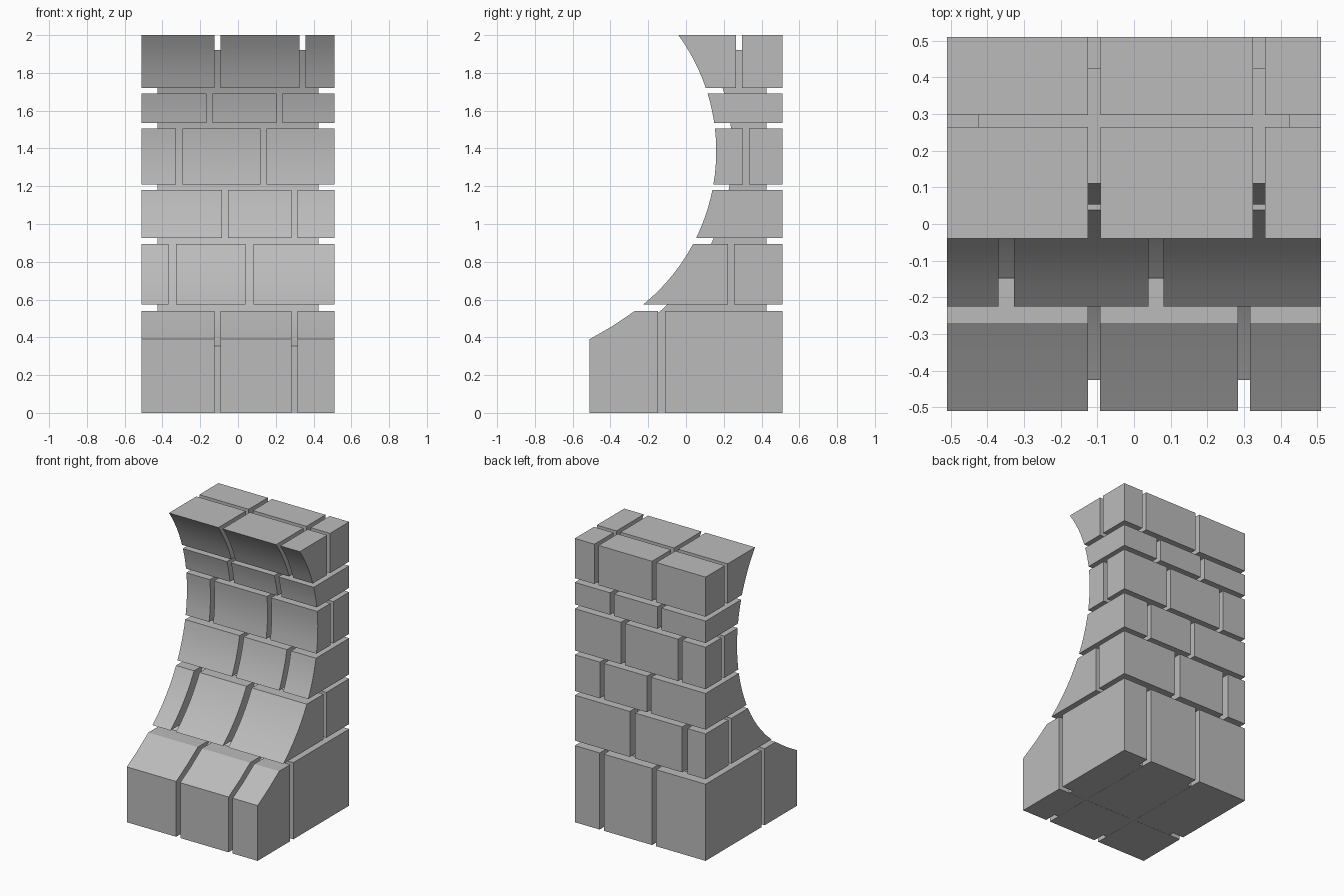
import bpy, bmesh
from math import sqrt, radians

cube = bpy.data.objects.get("Cube")
if cube:
    bpy.data.objects.remove(cube, do_unlink=True)

GREY = (0.5, 0.5, 0.5, 1)
stone = bpy.data.materials.new("grey stone")
stone.use_nodes = True
stone.diffuse_color = GREY
stone.node_tree.nodes["Principled BSDF"].inputs["Base Color"].default_value = GREY

HALF = 0.51                 # half of the width and depth
DEPTH = 0.085               # depth of the mortar joints
CY, CZ, RADIUS = -0.885, 1.385, 1.045   # scooped front arc


def arc_y(z, r=RADIUS):
    return CY + sqrt(r * r - (z - CZ) ** 2)


def arc(z0, z1, steps, r=RADIUS):
    """Points (y, z) along the scooped front, going up."""
    zs = [z0 + (z1 - z0) * i / steps for i in range(steps + 1)]
    return [(arc_y(z, r), z) for z in zs]


def prism(name, profile, x0, x1):
    """Extrude a closed (y, z) profile from x0 to x1."""
    bm = bmesh.new()
    face = bm.faces.new([bm.verts.new((x0, y, z)) for y, z in profile])
    ext = bmesh.ops.extrude_face_region(bm, geom=[face])
    moved = [v for v in ext["geom"] if isinstance(v, bmesh.types.BMVert)]
    bmesh.ops.translate(bm, verts=moved, vec=(x1 - x0, 0, 0))
    bmesh.ops.recalc_face_normals(bm, faces=bm.faces)
    mesh = bpy.data.meshes.new(name)
    bm.to_mesh(mesh)
    bm.free()
    mesh.materials.append(stone)
    obj = bpy.data.objects.new(name, mesh)
    bpy.context.collection.objects.link(obj)
    parts.append(obj)


def spans(joints):
    """Brick intervals left between the joints."""
    edges = [-HALF] + [e for joint in joints for e in joint] + [HALF]
    return list(zip(edges[::2], edges[1::2]))


parts = []

# Courses: bottom, top, joints across the width, joints across the depth
courses = [
    (0.0, 0.54, [(-0.125, -0.093), (0.284, 0.316)], [(-0.147, -0.112)]),
    (0.575, 0.895, [(-0.369, -0.327), (0.039, 0.081)], [(0.223, 0.255)]),
    (0.925, 1.18, [(-0.085, -0.053), (0.283, 0.315)], []),
    (1.21, 1.505, [(-0.327, -0.295), (0.118, 0.15)], [(0.302, 0.334)]),
    (1.535, 1.69, [(-0.167, -0.135), (0.203, 0.235)], []),
    (1.72, 2.0, [(-0.125, -0.092), (0.325, 0.357)], [(0.265, 0.297)]),
]

for row, (z0, z1, x_joints, y_joints) in enumerate(courses, 1):
    for col, (x0, x1) in enumerate(spans(x_joints), 1):
        for depth, (y0, y1) in enumerate(spans(y_joints)):
            if depth:
                front, kind = [(y0, z0), (y0, z1)], "back"
            elif row == 1:
                # base course: upright face, then the foot of the scoop
                front = [(-HALF, 0), (-HALF, 0.39), (-0.39, 0.459), (arc_y(z1), z1)]
                kind = "front"
            else:
                front, kind = arc(z0, z1, 6), "front"
            prism(f"course_{row}_{kind}_brick_{col}",
                  front + [(y1, z1), (y1, z0)], x0, x1)

# Recessed mortar core
inner = HALF - DEPTH
core_r = RADIUS + DEPTH
foot = CZ - sqrt(core_r ** 2 - (-inner - CY) ** 2)
prism("mortar_core",
      [(-inner, 0.001)] + arc(foot, 1.92, 24, core_r) + [(inner, 1.92), (inner, 0.001)],
      -inner, inner)

# Smooth the scoop while keeping the brick edges sharp
bpy.ops.object.select_all(action="DESELECT")
for obj in parts:
    obj.select_set(True)
bpy.context.view_layer.objects.active = parts[0]
bpy.ops.object.shade_smooth_by_angle(angle=radians(25))
